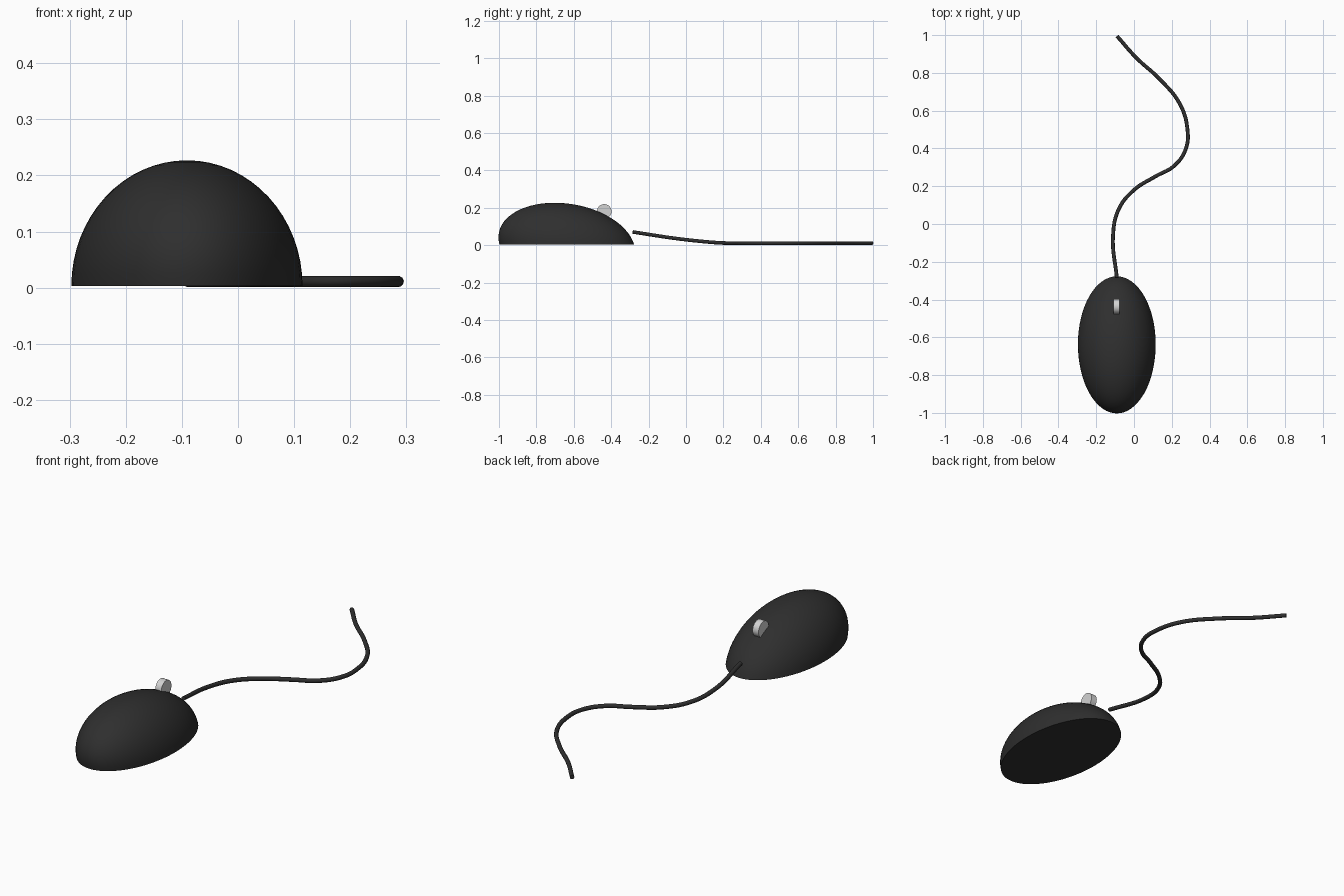
import bpy, bmesh, math
from mathutils import Matrix

if "Cube" in bpy.data.objects:
    bpy.data.objects.remove(bpy.data.objects["Cube"])


def material(name, value):
    m = bpy.data.materials.new(name)
    m.diffuse_color = (value, value, value, 1)
    m.use_nodes = True
    m.node_tree.nodes["Principled BSDF"].inputs["Base Color"].default_value = m.diffuse_color
    return m


black = material("dark_plastic", 0.028)
silver = material("light_grey", 0.65)


def mesh_object(name, bm, mat, angle):
    me = bpy.data.meshes.new(name)
    bm.to_mesh(me)
    bm.free()
    me.materials.append(mat)
    ob = bpy.data.objects.new(name, me)
    bpy.context.collection.objects.link(ob)
    bpy.ops.object.select_all(action='DESELECT')
    ob.select_set(True)
    bpy.context.view_layer.objects.active = ob
    bpy.ops.object.shade_smooth_by_angle(angle=math.radians(angle))
    return ob


CX, CY, BASE = -0.091, -0.637, 0.003

# Body: half ellipsoid with a flat base, its crown leaning to the front
bm = bmesh.new()
bmesh.ops.create_uvsphere(bm, u_segments=64, v_segments=32, radius=1)
cut = bmesh.ops.bisect_plane(bm, geom=bm.verts[:] + bm.edges[:] + bm.faces[:],
                             plane_co=(0, 0, 0), plane_no=(0, 0, -1),
                             clear_outer=True)
rim = [e for e in bm.edges if e.is_boundary]
bmesh.ops.contextual_create(bm, geom=rim)
for v in bm.verts:
    x, y, z = v.co
    v.co = (CX + 0.206 * x, CY + 0.36 * y - 0.065 * z, BASE + 0.224 * z)
bmesh.ops.recalc_face_normals(bm, faces=bm.faces[:])
mesh_object("body", bm, black, 40)

# Scroll wheel: short cylinder lying across the body
bm = bmesh.new()
bmesh.ops.create_cone(bm, cap_ends=True, segments=24, radius1=0.039,
                      radius2=0.039, depth=0.032,
                      matrix=Matrix.Translation((CX - 0.001, -0.437, 0.181))
                      @ Matrix.Rotation(math.pi / 2, 4, 'Y'))
mesh_object("scroll_wheel", bm, silver, 40)

# Cable: round curve dropping from the back and winding along the ground
path = [(-0.091, -0.285, 0.071), (-0.111, -0.06, 0.037), (-0.08, 0.08, 0.021),
        (0.0, 0.18, 0.013), (0.11, 0.25, 0.011), (0.215, 0.31, 0.011),
        (0.275, 0.40, 0.011), (0.283, 0.50, 0.011), (0.243, 0.635, 0.011),
        (0.138, 0.765, 0.011), (0.012, 0.88, 0.011), (-0.09, 0.995, 0.011)]
cu = bpy.data.curves.new("cable", 'CURVE')
cu.dimensions = '3D'
cu.bevel_depth = 0.010
cu.bevel_resolution = 3
cu.resolution_u = 8
cu.use_fill_caps = True
sp = cu.splines.new('BEZIER')
sp.bezier_points.add(len(path) - 1)
for p, co in zip(sp.bezier_points, path):
    p.co = co
    p.handle_left_type = p.handle_right_type = 'AUTO'
sp.use_smooth = True
cu.materials.append(black)
bpy.context.collection.objects.link(bpy.data.objects.new("cable", cu))
